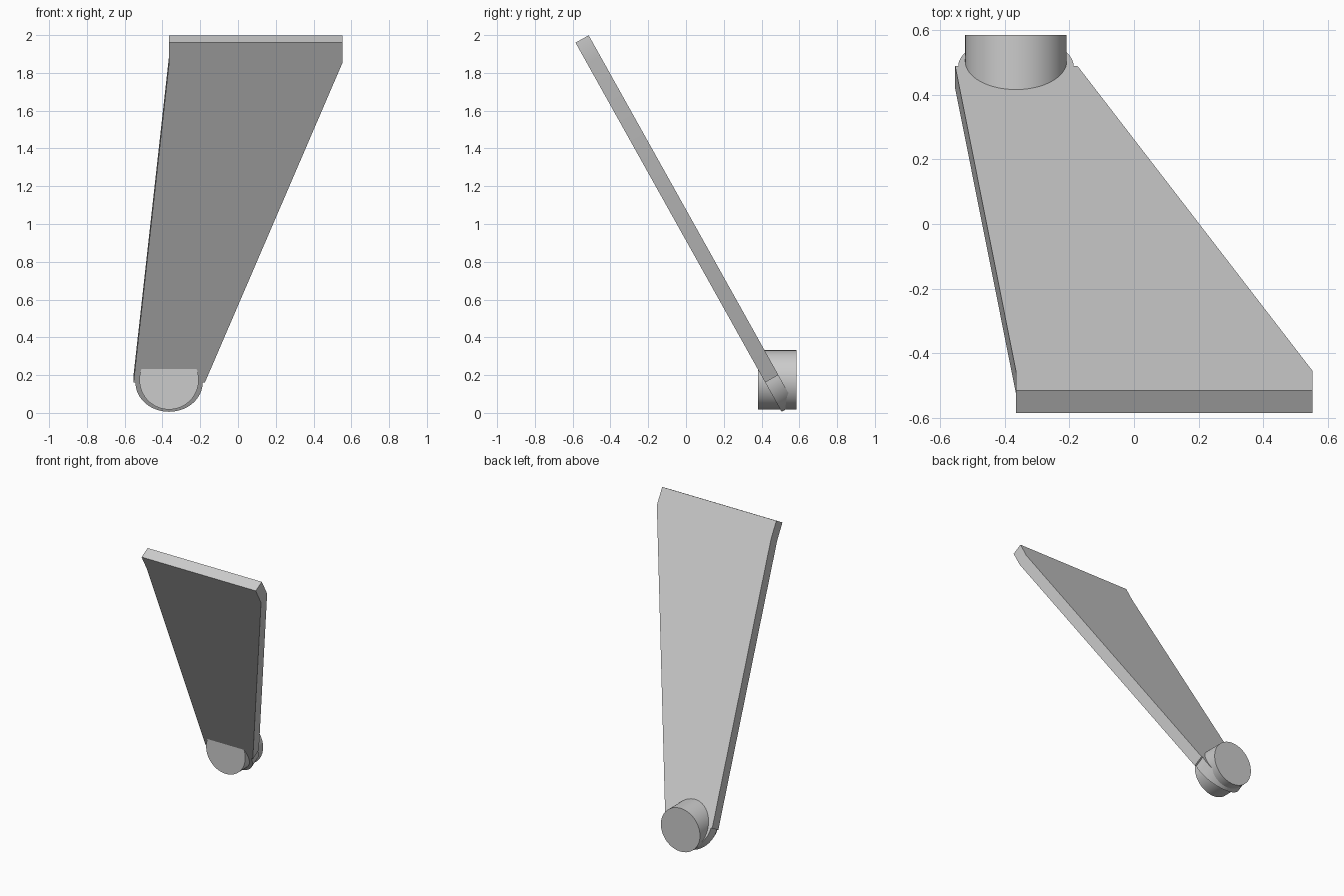
import bpy, bmesh, math
from mathutils import Matrix, Vector

cube = bpy.data.objects.get("Cube")
if cube:
    bpy.data.objects.remove(cube)

grey = bpy.data.materials.new("plain grey")
grey.use_nodes = True
colour = (0.6, 0.6, 0.6, 1)
grey.diffuse_color = colour
grey.node_tree.nodes["Principled BSDF"].inputs["Base Color"].default_value = colour

HUB_X = -0.365      # shared centre line of the rounded end and the peg
THICK = 0.08
LENGTH = 2.06       # top edge to the centre of the rounded end
ROUND = 0.178
tilt = math.atan2(1.005, 1.80)

# Plate frame: local x across, local y up the slope, local z through the thickness
across = Vector((1, 0, 0))
up = Vector((0, -math.sin(tilt), math.cos(tilt)))
through = Vector((0, math.cos(tilt), math.sin(tilt)))
frame = Matrix((across, up, through)).transposed().to_4x4()
frame.translation = (0, -0.585, 1.96)


def add_object(name, bm, matrix=Matrix()):
    bmesh.ops.recalc_face_normals(bm, faces=bm.faces)
    bm.transform(matrix)
    mesh = bpy.data.meshes.new(name)
    bm.to_mesh(mesh)
    bm.free()
    mesh.materials.append(grey)
    obj = bpy.data.objects.new(name, mesh)
    bpy.context.collection.objects.link(obj)
    bpy.ops.object.select_all(action='DESELECT')
    obj.select_set(True)
    bpy.context.view_layer.objects.active = obj
    bpy.ops.object.shade_smooth_by_angle(angle=math.radians(30))
    return obj


def extruded(name, outline):
    bm = bmesh.new()
    face = bm.faces.new([bm.verts.new((x, y, 0)) for x, y in outline])
    result = bmesh.ops.extrude_face_region(bm, geom=[face])
    verts = [v for v in result["geom"] if isinstance(v, bmesh.types.BMVert)]
    bmesh.ops.translate(bm, verts=verts, vec=(0, 0, THICK))
    return add_object(name, bm, frame)


# Tapered sloping plate
extruded("sloping_plate", [
    (HUB_X, 0), (0.552, 0), (0.552, -0.125),
    (-0.175, -LENGTH), (-0.553, -LENGTH), (HUB_X, -0.125)])

# Half-round lower end of the plate
steps = 32
extruded("rounded_end", [
    (HUB_X + ROUND * math.cos(math.pi * i / steps),
     -LENGTH - ROUND * math.sin(math.pi * i / steps))
    for i in range(steps + 1)])

# Horizontal peg through the rounded end
bm = bmesh.new()
bmesh.ops.create_cone(bm, cap_ends=True, segments=64,
                      radius1=0.157, radius2=0.157, depth=0.205)
add_object("peg", bm, Matrix.Translation((HUB_X, 0.4825, 0.175))
           @ Matrix.Rotation(math.pi / 2, 4, 'X'))
